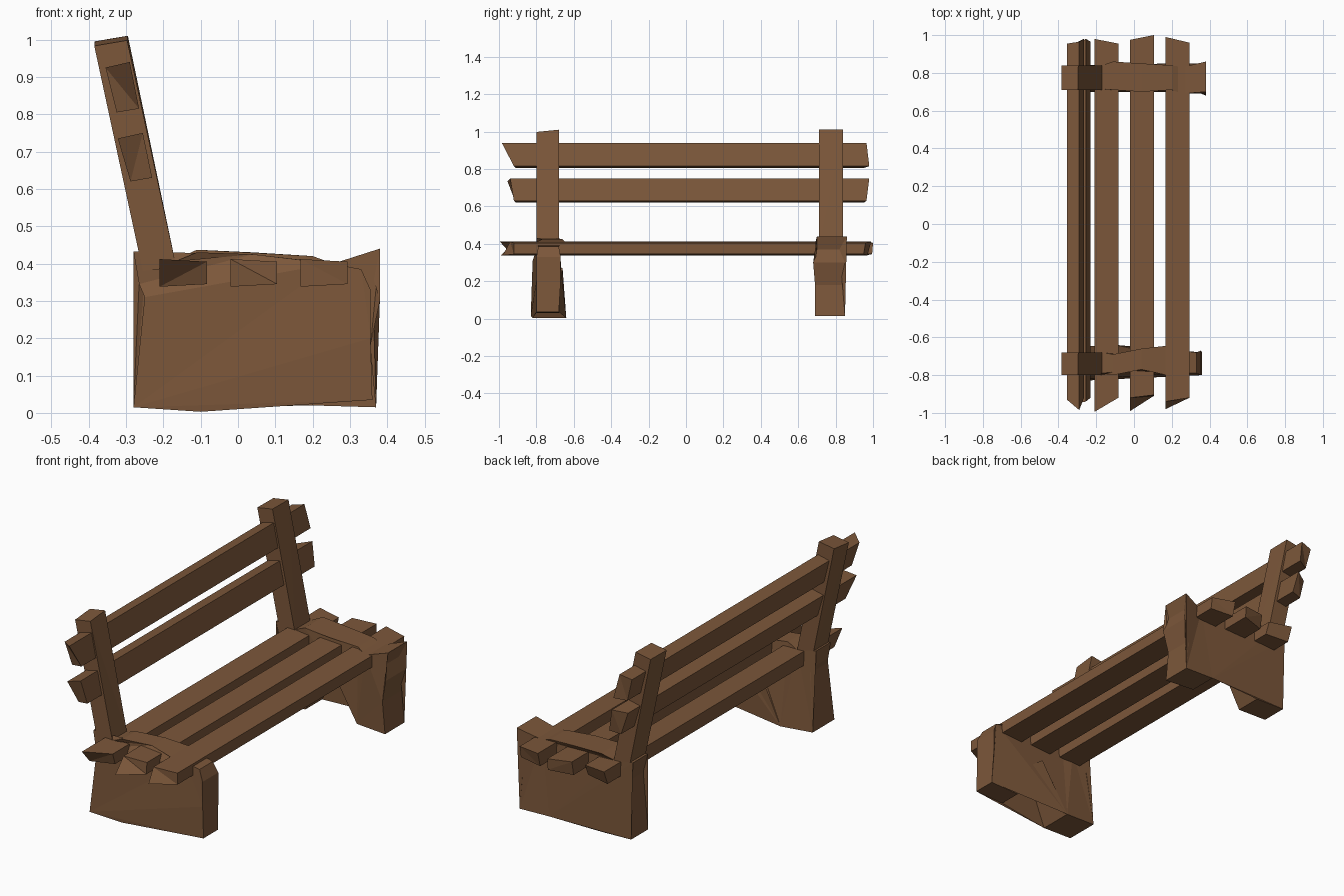
import bpy, bmesh

wood = bpy.data.materials.new("wood")
wood.diffuse_color = (0.2, 0.095, 0.042, 1)


def loft(name, ring_a, ring_b):
    """Flat-faced solid joining two matching rings of 3D points."""
    bm = bmesh.new()
    a = [bm.verts.new(p) for p in ring_a]
    b = [bm.verts.new(p) for p in ring_b]
    n = len(a)
    bm.faces.new(a)
    bm.faces.new(b[::-1])
    for i in range(n):
        j = (i + 1) % n
        bm.faces.new((a[j], a[i], b[i], b[j]))
    bmesh.ops.triangulate(bm, faces=bm.faces[:])
    bmesh.ops.recalc_face_normals(bm, faces=bm.faces[:])
    me = bpy.data.meshes.new(name)
    bm.to_mesh(me)
    bm.free()
    me.materials.append(wood)
    ob = bpy.data.objects.new(name, me)
    bpy.context.collection.objects.link(ob)
    return ob


def plank(name, section, y_front, y_back):
    """Plank along y with a four-point (x, z) section and raggedly cut ends."""
    loft(name, [(x, y, z) for (x, z), y in zip(section, y_front)],
         [(x, y, z) for (x, z), y in zip(section, y_back)])


def slat_section(x0, x1):
    return [(x0, 0.338), (x1, 0.345), (x1, 0.405), (x0, 0.412)]


# Seat slats; corner order: low left, low right, top right, top left
plank("seat_slat_rear", slat_section(-0.21, -0.083),
      (-0.93, -0.90, -0.92, -0.995), (0.95, 0.93, 0.955, 0.98))
plank("seat_slat_middle", slat_section(-0.02, 0.105),
      (-0.99, -0.91, -0.905, -0.92), (0.96, 0.995, 1.0, 0.975))
plank("seat_slat_front", slat_section(0.167, 0.293),
      (-0.98, -0.92, -0.92, -0.94), (0.97, 0.95, 0.96, 0.99))

# Back rails
plank("upper_back_rail",
      [(-0.325, 0.805), (-0.265, 0.815), (-0.29, 0.94), (-0.355, 0.925)],
      (-0.91, -0.92, -0.985, -0.93), (0.95, 0.98, 0.965, 0.955))
plank("lower_back_rail",
      [(-0.288, 0.62), (-0.23, 0.63), (-0.255, 0.75), (-0.322, 0.735)],
      (-0.91, -0.92, -0.94, -0.955), (0.95, 0.965, 0.98, 0.94))

# Leaning back posts
for side, y0, y1, dz in (("left", -0.80, -0.68, -0.012), ("right", 0.71, 0.84, 0.0)):
    loft(side + "_back_post",
         [(-0.255, y0, 0.38), (-0.165, y0, 0.39), (-0.165, y1, 0.39), (-0.255, y1, 0.38)],
         [(-0.385, y0, 0.995 + dz), (-0.297, y0, 1.01 + dz),
          (-0.295, y1, 1.01), (-0.383, y1, 0.995)])

# Arched leg frames: x, z, front y, back y around the outline
left_frame = [
    (-0.28, 0.015, -0.83, -0.65), (-0.10, 0.003, -0.82, -0.64),
    (0.0, 0.20, -0.80, -0.66), (0.045, 0.27, -0.77, -0.66),
    (0.19, 0.03, -0.80, -0.68), (0.36, 0.035, -0.80, -0.68),
    (0.355, 0.20, -0.80, -0.67), (0.355, 0.33, -0.80, -0.67),
    (0.33, 0.385, -0.79, -0.68), (0.25, 0.40, -0.79, -0.67),
    (0.17, 0.41, -0.80, -0.645), (0.04, 0.425, -0.77, -0.66),
    (-0.11, 0.43, -0.80, -0.69), (-0.17, 0.405, -0.80, -0.68),
    (-0.28, 0.432, -0.80, -0.68), (-0.265, 0.345, -0.80, -0.68),
    (-0.25, 0.31, -0.82, -0.67)]
right_frame = [
    (-0.27, 0.02, 0.70, 0.84), (-0.10, 0.015, 0.70, 0.84),
    (0.0, 0.20, 0.71, 0.84), (0.045, 0.28, 0.70, 0.83),
    (0.20, 0.02, 0.70, 0.85), (0.37, 0.015, 0.69, 0.85),
    (0.355, 0.18, 0.69, 0.85), (0.38, 0.30, 0.68, 0.85),
    (0.36, 0.37, 0.70, 0.82), (0.38, 0.44, 0.70, 0.86),
    (0.255, 0.40, 0.69, 0.83), (0.20, 0.42, 0.71, 0.84),
    (0.04, 0.43, 0.70, 0.85), (-0.11, 0.437, 0.71, 0.86),
    (-0.17, 0.41, 0.715, 0.84), (-0.28, 0.425, 0.715, 0.84),
    (-0.25, 0.32, 0.70, 0.84)]
for name, outline in (("left_leg_frame", left_frame), ("right_leg_frame", right_frame)):
    loft(name, [(x, y, z) for x, z, y, _ in outline],
         [(x, y, z) for x, z, _, y in outline])
